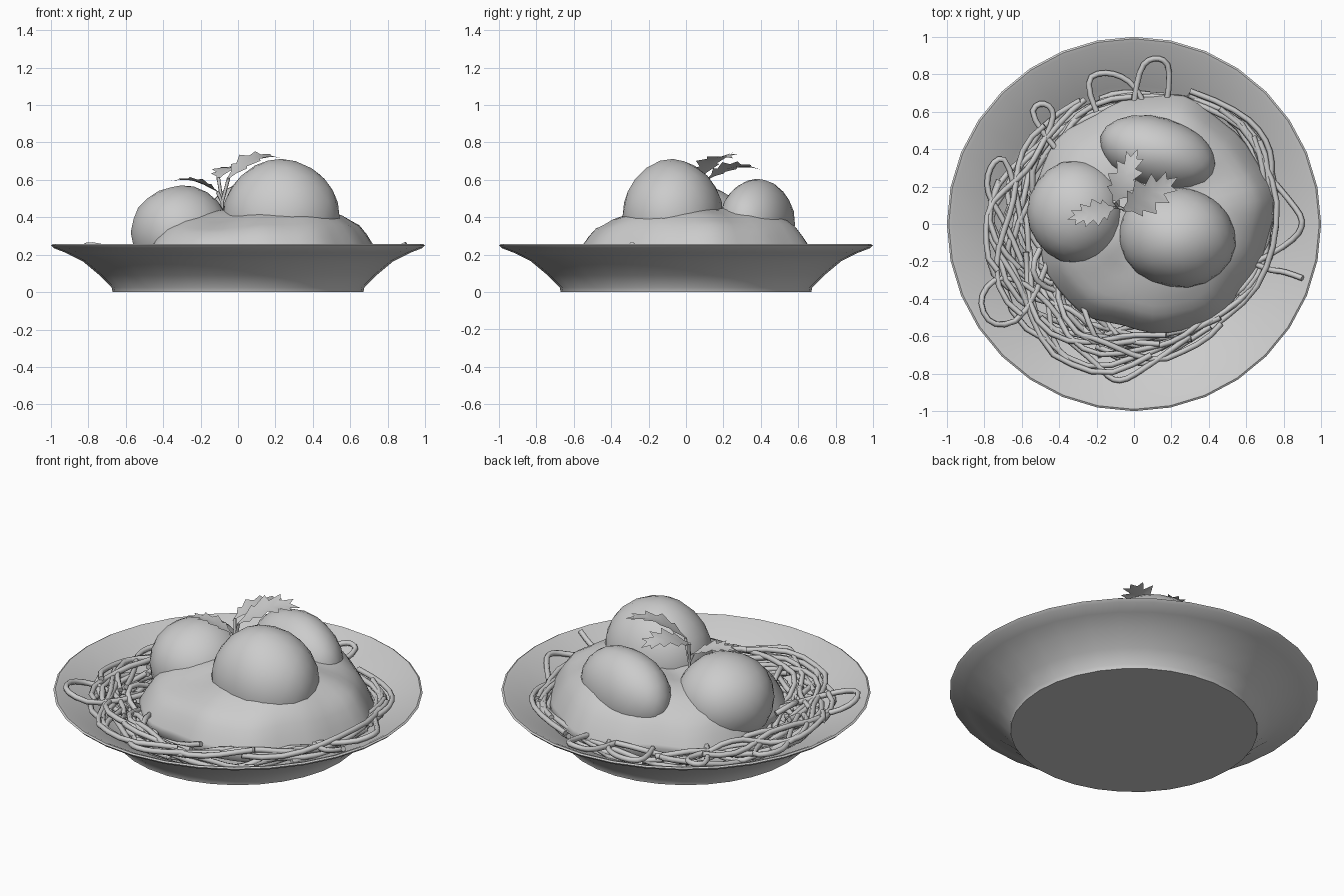
import bpy, bmesh, math, random
from mathutils import Vector, Matrix

if "Cube" in bpy.data.objects:
    bpy.data.objects.remove(bpy.data.objects["Cube"])

random.seed(7)


def finish(name, bm, angle=None):
    bmesh.ops.recalc_face_normals(bm, faces=bm.faces)
    me = bpy.data.meshes.new(name)
    bm.to_mesh(me)
    bm.free()
    ob = bpy.data.objects.new(name, me)
    bpy.context.collection.objects.link(ob)
    if angle:
        bpy.ops.object.select_all(action='DESELECT')
        ob.select_set(True)
        bpy.context.view_layer.objects.active = ob
        bpy.ops.object.shade_smooth_by_angle(angle=math.radians(angle))
    return ob


def lerp_table(table, x):
    for (x0, y0), (x1, y1) in zip(table, table[1:]):
        if x <= x1:
            return y0 + (y1 - y0) * (x - x0) / (x1 - x0)
    return table[-1][1]


def skin_rings(bm, rings):
    for a, b in zip(rings, rings[1:]):
        n = len(a)
        for i in range(n):
            j = (i + 1) % n
            bm.faces.new((a[i], a[j], b[j], b[i]))


# plate: lathed profile, outside then inside
DISH = [(0, .05), (.55, .055), (.66, .08), (.74, .135), (.84, .185), (.97, .25)]
outer = [(.67, 0), (.675, .025), (.74, .09), (.83, .165), (.92, .21), (.985, .235), (1, .25), (.99, .256)]
bm = bmesh.new()
SEG = 32
rings = []
for r, z in outer + DISH[:0:-1]:
    rings.append([bm.verts.new((r * math.cos(2 * math.pi * i / SEG), r * math.sin(2 * math.pi * i / SEG), z))
                  for i in range(SEG)])
skin_rings(bm, rings)
bm.faces.new(rings[0])
bm.faces.new(rings[-1])
finish("plate", bm, 40)

# meatballs: centre, radii, turn about z
BALLS = [((-.305, .065, .32), (.265, .275, .25), 0),
         ((.23, -.07, .40), (.315, .27, .31), -.15),
         ((.13, .38, .365), (.32, .19, .24), -.28)]
for k, (c, s, rot) in enumerate(BALLS):
    bm = bmesh.new()
    bmesh.ops.create_icosphere(bm, subdivisions=3, radius=1)
    M = Matrix.Translation(c) @ Matrix.Rotation(rot, 4, 'Z') @ Matrix.Diagonal((*s, 1))
    for v in bm.verts:
        v.co *= 1 + .012 * math.sin(5 * v.co.x + 2 * k) * math.cos(4 * v.co.y + k)
    bm.transform(M)
    finish("meatball_%d" % (k + 1), bm, 60)

# sauce mound: polar sheet that rises around the meatballs
CX, CY, R = .1, .05, .635
PROFILE = [(0, .39), (.5, .39), (.7, .375), (.84, .335), (.93, .27), (1, .18)]
bm = bmesh.new()
rings = []
for t in (1, .985, .95, .9, .84, .77, .7, .6, .5, .4, .3, .2, .1):
    ring = []
    for i in range(48):
        a = 2 * math.pi * i / 48
        rr = R * t * (1 + .025 * math.sin(5 * a + 1) + .012 * math.sin(11 * a))
        x, y = CX + rr * math.cos(a), CY + rr * math.sin(a)
        z = lerp_table(PROFILE, t) + .07 * (x - .2) * (1 - t ** 4)
        for c, s, rot in BALLS:
            d = math.hypot((x - c[0]) / s[0], (y - c[1]) / s[1])
            z += .06 * math.exp(-(d / 1.12) ** 4) * (1 - t ** 4)
        z += .008 * math.sin(7 * a) * t
        ring.append(bm.verts.new((x, y, z)))
    rings.append(ring)
# tucked-under lip
lip = [bm.verts.new((CX + (v.co.x - CX) * .95, CY + (v.co.y - CY) * .95, .12)) for v in rings[0]]
skin_rings(bm, [lip] + rings)
bm.faces.new(rings[-1])
finish("sauce", bm, 60)


# tubes: polylines with a round bevel
def tubes(name, paths, radius, smooth=False):
    cu = bpy.data.curves.new(name, 'CURVE')
    cu.dimensions = '3D'
    cu.bevel_depth = radius
    cu.bevel_resolution = 1
    cu.use_fill_caps = True
    for p in paths:
        sp = cu.splines.new('NURBS' if smooth else 'POLY')
        sp.points.add(len(p) - 1)
        for q, co in zip(sp.points, p):
            q.co = (*co, 1)
        if smooth:
            sp.order_u = 3
            sp.use_endpoint_u = True
            sp.resolution_u = 3
    ob = bpy.data.objects.new(name, cu)
    bpy.context.collection.objects.link(ob)
    return ob


# noodle nest: wandering arcs between the sauce edge and the nest edge
NEST = [(0, .76), (45, .82), (90, .73), (135, .71), (180, .79), (225, .82), (255, .82), (290, .73), (315, .72), (360, .76)]


def nest_point(a, f, h):
    u = CX * math.cos(a) + CY * math.sin(a)
    inner = u + math.sqrt(R * R - CX * CX - CY * CY + u * u) - .05
    r = inner + (lerp_table(NEST, math.degrees(a) % 360) - inner) * f
    low = lerp_table(DISH, r) + .015
    return (r * math.cos(a), r * math.sin(a), low + max(0, .225 - low) * h)


strands = []
for k in range(46):
    a0 = math.radians(random.gauss(215, 70) if k % 3 else k * 24)
    span = math.radians(random.uniform(50, 120))
    f0, f1, ph = random.random(), random.random(), random.uniform(0, 6)
    h = random.uniform(.1, .85)
    pts = []
    for i in range(13):
        t = i / 12
        f = min(1, max(0, f0 + (f1 - f0) * t + .22 * math.sin(ph + 7 * t)))
        pts.append(nest_point(a0 + span * (t - .5), f, min(1, max(0, h + .25 * math.sin(2 * ph + 9 * t)))))
    strands.append(pts)
tubes("noodle_nest", strands, .0155)

# stray noodle loops lying up on the rim
LOOPS = [[(.0, .64), (.02, .84), (.12, .9), (.21, .84), (.17, .62)],
         [(-.2, .6), (-.28, .78), (-.13, .82), (.02, .74), (.06, .62)],
         [(-.4, .38), (-.57, .58), (-.5, .66), (-.41, .6), (-.5, .4), (-.56, .3)],
         [(-.6, .0), (-.66, .36), (-.76, .34), (-.8, .18), (-.68, .0), (-.6, -.2)],
         [(-.46, -.2), (-.56, -.5), (-.76, -.56), (-.84, -.4), (-.72, -.26), (-.5, -.36), (-.4, -.5)],
         [(.7, .28), (.84, .12), (.92, .0), (.82, -.12), (.62, -.22)],
         [(.62, -.2), (.72, -.25), (.8, -.25), (.9, -.29)],
         [(.3, .71), (.56, .62), (.74, .42), (.73, .2), (.74, .05)],
         [(-.5, -.5), (-.2, -.74), (-.1, -.86), (.05, -.78), (.3, -.6)]]
paths = [[(x, y, max(.19, lerp_table(DISH, math.hypot(x, y)) + .018)) for x, y in p] for p in LOOPS]
tubes("noodle_loops", paths, .0155, True)


# herb leaves: toothed blade folded along its midrib
def leaf(name, base, tip, width, arch, tilt):
    base, tip = Vector(base), Vector(tip)
    d = tip - base
    side = (Vector((-d.y, d.x, 0)).normalized() + Vector((0, 0, tilt))).normalized()
    shape = [(0, .05), (.12, .25), (.1, .75), (.27, .5), (.3, 1), (.5, .5),
             (.56, .85), (.68, .35), (.77, .55), (.84, .2), (1, 0)]
    mids = [0, .12, .17, .27, .36, .5, .57, .68, .76, .84, 1]
    at = lambda t: base + d * t + Vector((0, 0, arch * math.sin(math.pi * t)))
    bm = bmesh.new()
    mid = [bm.verts.new(at(t)) for t in mids]
    for sgn in (1, -1):
        edge = []
        for i, (t, w) in enumerate(shape):
            t2 = t + .12 if w > .5 and 1 < i < 10 else t
            edge.append(bm.verts.new(at(min(t2, 1)) + side * (sgn * w * width) + Vector((0, 0, .15 * w * width))))
        for i in range(10):
            bm.faces.new((mid[i], mid[i + 1], edge[i + 1], edge[i]))
    bmesh.ops.remove_doubles(bm, verts=bm.verts, dist=.0005)
    return finish(name, bm, 50)


leaf("leaf_left", (-.1, .09, .53), (-.355, .025, .595), .075, .03, .1)
leaf("leaf_back", (-.11, .11, .6), (.02, .4, .655), .095, .04, -.2)
leaf("leaf_right", (-.06, .07, .6), (.235, .25, .715), .11, .055, .15)

# leaf stems
root = (-.085, .09, .42)
tubes("leaf_stems", [[root, (-.085, .09, .48), p] for p in
                     [(-.11, .088, .535), (-.105, .12, .61), (-.05, .078, .61)]], .009)
